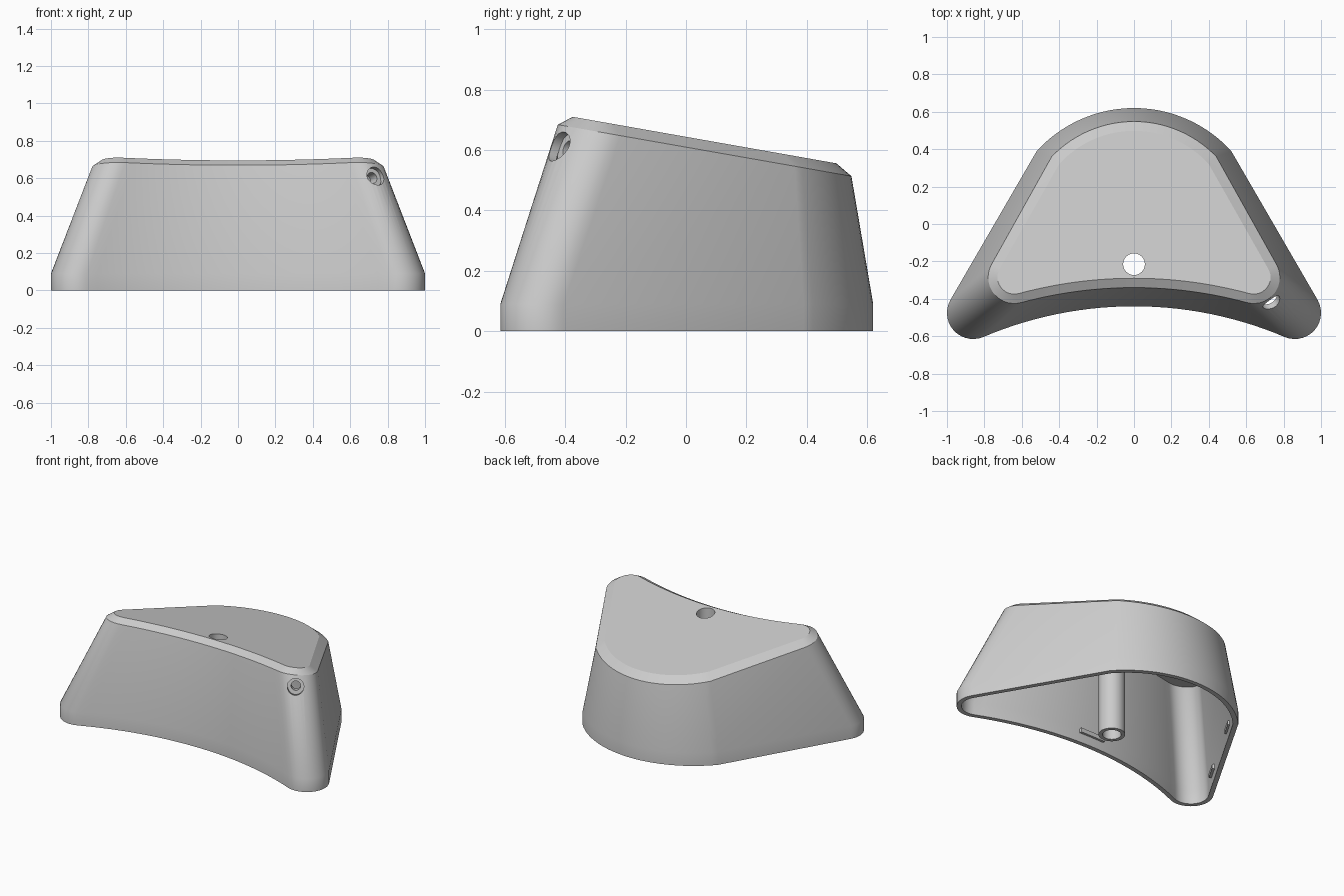
import bpy, bmesh
from math import atan2, acos, cos, sin, pi, hypot, radians
from mathutils import Vector, Matrix

if "Cube" in bpy.data.objects:
    bpy.data.objects.remove(bpy.data.objects["Cube"])

grey = bpy.data.materials.new("light_grey")
grey.use_nodes = True
grey.diffuse_color = (0.6, 0.6, 0.6, 1)
grey.node_tree.nodes["Principled BSDF"].inputs["Base Color"].default_value = (0.6, 0.6, 0.6, 1)

WALL = 0.03
# outline: corner x, corner y, corner radius, front y, back y, shoulder x, shoulder y
BASE = (0.86, -0.475, 0.14, -0.44, 0.62, 0.52, 0.39)
RIM = (0.64, -0.285, 0.14, -0.34, 0.548, 0.44, 0.36)


def arc(cx, cy, r, a, b, n):
    return [(cx + r * cos(a + (b - a) * i / n), cy + r * sin(a + (b - a) * i / n))
            for i in range(n + 1)]


def outline(shape, inset, height):
    """Closed loop: concave front, round corners, straight sides, round back."""
    cx, cy, r, fy, by, px, py = shape
    r, fy, by = r - inset, fy + inset, by - inset
    px, py = px - 0.8 * inset, py - 0.8 * inset
    d = cy - fy
    front_r = (cx * cx + d * d - r * r) / (2 * (r - d))
    front_c = fy - front_r
    sag = by - py
    back_r = (px * px + sag * sag) / (2 * sag)
    back_c = by - back_r
    reach = hypot(px - cx, py - cy)
    half = arc(0, front_c, front_r, pi / 2, atan2(cy - front_c, cx), 14)
    half += arc(cx, cy, r, atan2(front_c - cy, -cx),
                atan2(py - cy, px - cx) - acos(r / reach), 14)[1:]
    half += arc(0, back_c, back_r, atan2(py - back_c, px), pi / 2, 14)
    half[0], half[-1] = (0, fy), (0, by)
    loop = half + [(-x, y) for x, y in reversed(half[1:-1])]
    return [Vector((x, y, height(y))) for x, y in loop]


def finish(name, bm):
    bmesh.ops.recalc_face_normals(bm, faces=bm.faces)
    mesh = bpy.data.meshes.new(name)
    bm.to_mesh(mesh)
    bm.free()
    ob = bpy.data.objects.new(name, mesh)
    bpy.context.collection.objects.link(ob)
    mesh.materials.append(grey)
    return ob


def loft(name, loops, ring=False):
    """Skin the loops in order; cap both ends, or join them into a ring."""
    bm = bmesh.new()
    rows = [[bm.verts.new(p) for p in loop] for loop in loops]
    n = len(rows[0])
    pairs = list(zip(rows, rows[1:])) + ([(rows[-1], rows[0])] if ring else [])
    for a, b in pairs:
        for i in range(n):
            j = (i + 1) % n
            bm.faces.new((a[i], a[j], b[j], b[i]))
    if not ring:
        bm.faces.new(rows[0])
        bm.faces.new(rows[-1])
    return finish(name, bm)


def turned(name, profile, origin, axis, ring=False):
    """Round part from (radius, distance along axis) pairs."""
    turn = Vector(axis).to_track_quat('Z', 'Y').to_matrix()
    loops = [[Vector(origin) + turn @ Vector((x, y, h))
              for x, y in arc(0, 0, r, 0, 2 * pi, 40)[:-1]] for r, h in profile]
    return loft(name, loops, ring)


def smooth(ob):
    bpy.ops.object.select_all(action='DESELECT')
    ob.select_set(True)
    bpy.context.view_layer.objects.active = ob
    bpy.ops.object.shade_smooth_by_angle(angle=radians(28))


def cut(ob, cutter):
    mod = ob.modifiers.new("hole", 'BOOLEAN')
    mod.operation, mod.solver, mod.object = 'DIFFERENCE', 'EXACT', cutter
    bpy.context.view_layer.objects.active = ob
    bpy.ops.object.modifier_apply(modifier=mod.name)
    bpy.data.objects.remove(cutter)


# hollow housing with a sloped, chamfered top
def floor(y):
    return 0


def skirt(y):
    return 0.09


def rim(y):
    return 0.685 - 0.1755 * (y + 0.43)


def deck(y):
    return 0.71 - 0.1765 * (y + 0.375)


housing = loft("housing", [
    outline(RIM, 0.05, deck), outline(RIM, 0, rim),
    outline(BASE, 0, skirt), outline(BASE, 0, floor),
    outline(BASE, WALL, floor), outline(BASE, WALL, skirt),
    outline(RIM, WALL, rim)][::-1])

# hole through the top and recessed hole in the front left corner
POST = (0, -0.215, 0)
PORT, OUT = (0.735, -0.42, 0.61), (0.53, -0.85, 0.25)
cut(housing, turned("post_cutter", [(0.058, 0.3), (0.058, 1)], POST, (0, 0, 1)))
cut(housing, turned("port_cutter", [(0.052, -0.09), (0.052, 0.1)], PORT, OUT))
smooth(housing)

# hollow post under the top hole
smooth(turned("post_tube", [(0.058, 0), (0.083, 0), (0.083, 0.662), (0.058, 0.662)],
              POST, (0, 0, 1), ring=True))

# sleeve lining the corner hole
smooth(turned("port_sleeve", [(0.03, -0.035), (0.062, -0.035), (0.062, -0.1), (0.03, -0.1)],
              PORT, OUT, ring=True))


# small catches on the inner walls
def catch(name, x, y, angle, length):
    bm = bmesh.new()
    bmesh.ops.create_cube(bm, size=1, matrix=Matrix.Translation((x, y, 0.08))
                          @ Matrix.Rotation(angle, 4, 'Z')
                          @ Matrix.Diagonal((length, 0.02, 0.03, 1)))
    finish(name, bm)


catch("front_catch", 0, -0.405, 0, 0.19)
for side, label in ((1, "left"), (-1, "right")):
    for t, spot in ((0.2, "rear"), (0.8, "front")):
        x = 0.52 + 0.46 * t - 0.03
        y = 0.39 - 0.8 * t - 0.0175
        catch(f"{label}_{spot}_catch", side * x, y, -side * pi / 3, 0.12)
